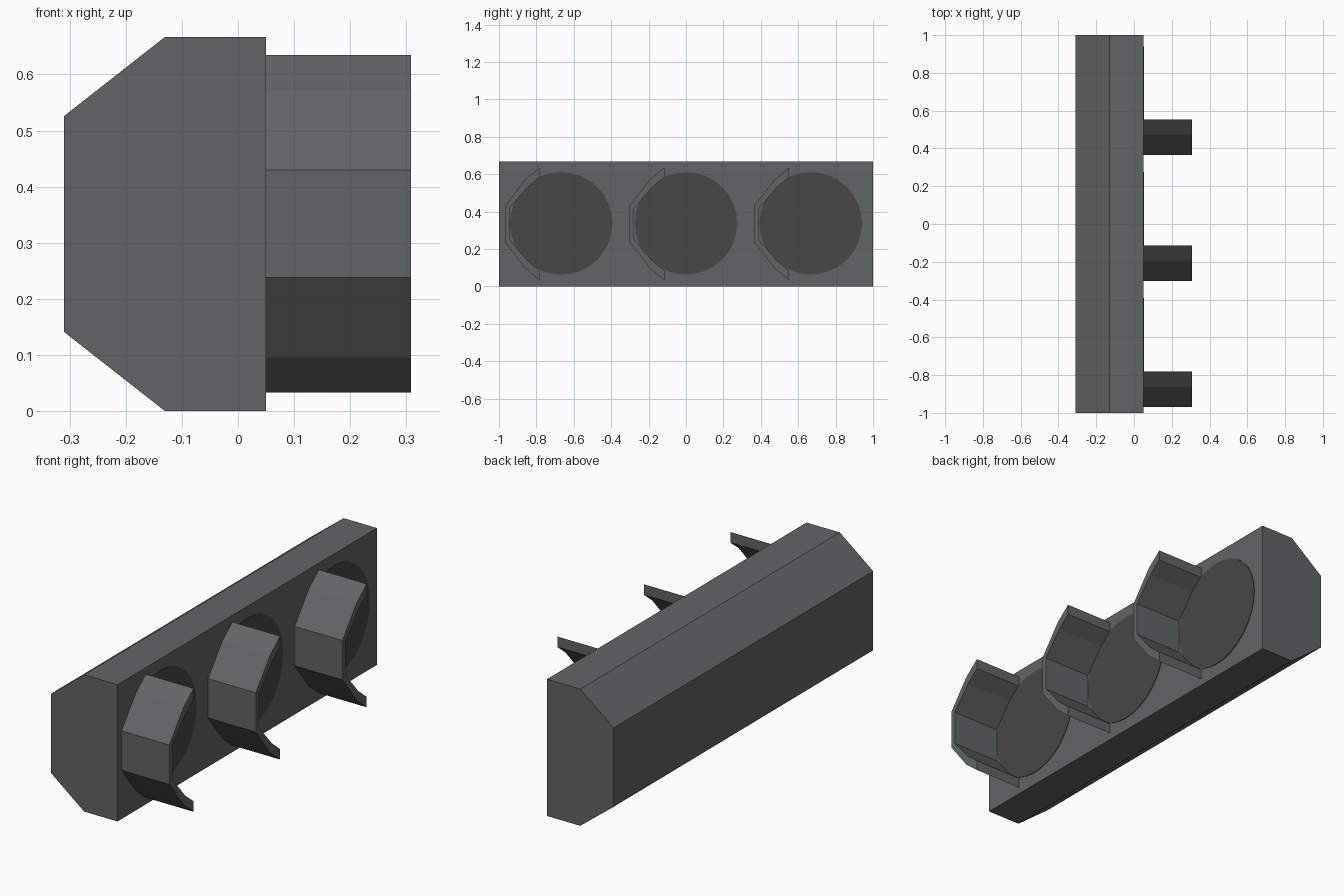
import bpy, bmesh, math

if "Cube" in bpy.data.objects:
    bpy.data.objects.remove(bpy.data.objects["Cube"])

CZ = 0.334          # height of the lamp centres
SPACING = 0.667     # distance between lamps


def material(name, rgb):
    m = bpy.data.materials.new(name)
    m.diffuse_color = (*rgb, 1)
    m.use_nodes = True
    m.node_tree.nodes["Principled BSDF"].inputs["Base Color"].default_value = m.diffuse_color
    return m


def prism(name, points, offset, mat):
    """Closed solid made by sweeping a flat polygon along an offset."""
    bm = bmesh.new()
    face = bm.faces.new([bm.verts.new(p) for p in points])
    ext = bmesh.ops.extrude_face_region(bm, geom=[face])
    moved = [v for v in ext["geom"] if isinstance(v, bmesh.types.BMVert)]
    bmesh.ops.translate(bm, verts=moved, vec=offset)
    bmesh.ops.recalc_face_normals(bm, faces=bm.faces)
    mesh = bpy.data.meshes.new(name)
    bm.to_mesh(mesh)
    bm.free()
    mesh.materials.append(mat)
    obj = bpy.data.objects.new(name, mesh)
    bpy.context.collection.objects.link(obj)
    return obj


housing_grey = material("housing_grey", (0.12, 0.13, 0.13))
lens_grey = material("lens_grey", (0.065, 0.063, 0.063))

# Housing: box with chamfered rear edges
profile = [(0.05, 0), (0.05, 0.667), (-0.13, 0.667),
           (-0.31, 0.526), (-0.31, 0.141), (-0.13, 0)]
prism("housing", [(x, -1, z) for x, z in profile], (0, 2, 0), housing_grey)

# Visor cross-section: upper half, mirrored to the lower half
outer = [(-0.115, 0.301), (-0.192, 0.238), (-0.302, 0.096)]
inner = [(-0.115, 0.250), (-0.180, 0.197), (-0.277, 0.084)]


def mirrored(half):
    return half + [(y, -z) for y, z in reversed(half)]


section = mirrored(outer) + mirrored(inner)[::-1]

for i in (-1, 0, 1):
    cy = i * SPACING
    # Visor: faceted hood around one side of the lamp
    prism(f"visor_{i + 2}", [(0.05, cy + y, CZ + z) for y, z in section],
          (0.258, 0, 0), housing_grey)
    # Lens: thin flat disc on the housing face
    ring = [(0.274 * math.cos(a), 0.274 * math.sin(a))
            for a in (k * math.tau / 32 for k in range(32))]
    prism(f"lens_{i + 2}", [(0.048, cy + y, CZ + z + 0.003) for y, z in ring],
          (0.005, 0, 0), lens_grey)
